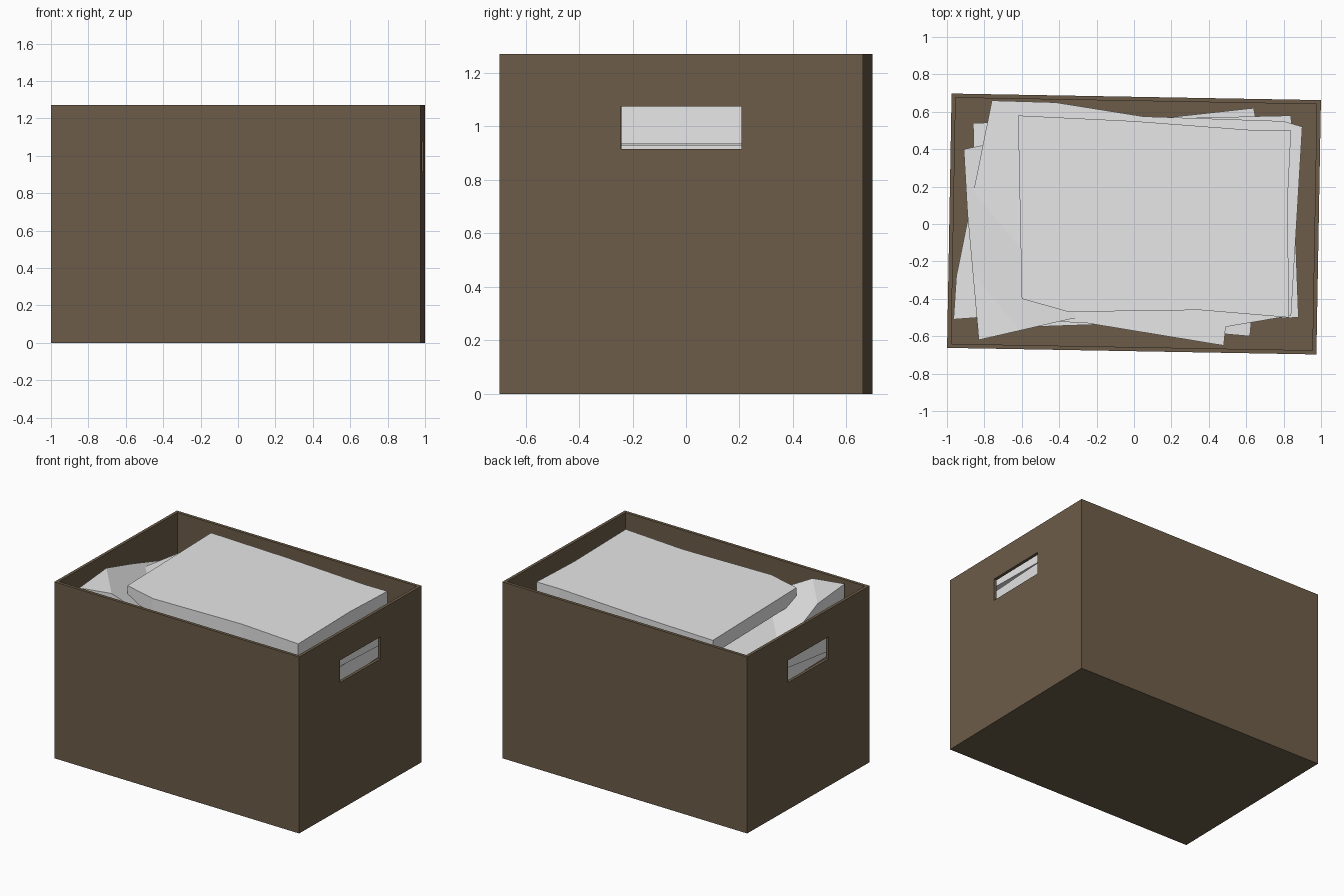
import bpy, bmesh, math
from mathutils import Vector

if "Cube" in bpy.data.objects:
    bpy.data.objects.remove(bpy.data.objects["Cube"])

L, D, H, T = 1.975, 1.36, 1.27, 0.022
TILT = math.radians(-1.02)


def material(name, rgb):
    m = bpy.data.materials.new(name)
    m.diffuse_color = (*rgb, 1)
    m.use_nodes = True
    m.node_tree.nodes["Principled BSDF"].inputs["Base Color"].default_value = m.diffuse_color
    return m


card = material("brown cardboard", (0.150, 0.108, 0.066))
paper = material("white paper", (0.8, 0.8, 0.8))


def block(name, size, centre):
    bm = bmesh.new()
    bmesh.ops.create_cube(bm, size=1)
    bmesh.ops.scale(bm, vec=size, verts=bm.verts)
    bmesh.ops.translate(bm, vec=centre, verts=bm.verts)
    me = bpy.data.meshes.new(name)
    bm.to_mesh(me)
    bm.free()
    ob = bpy.data.objects.new(name, me)
    bpy.context.collection.objects.link(ob)
    return ob


# Open carton with a hollow inside and a hand slot through both ends
carton = block("carton", (L, D, H), (0, 0, H / 2))
carton.data.materials.append(card)
cutters = [block("hollow_cutter", (L - 2 * T, D - 2 * T, H), (0, 0, H / 2 + T)),
           block("hand_slot_cutter", (L + 1, 0.45, 0.16), (0, 0, 0.995))]
bpy.context.view_layer.objects.active = carton
for c in cutters:
    c.hide_render = True
    mod = carton.modifiers.new(c.name, 'BOOLEAN')
    mod.operation, mod.solver, mod.object = 'DIFFERENCE', 'EXACT', c
    bpy.ops.object.modifier_apply(modifier=mod.name)
for c in cutters:
    bpy.data.objects.remove(c)
carton.rotation_euler.z = TILT


# Paper bundle: an extruded outline, optionally drooping beyond a crease line
def bundle(name, outline, z0, z1, crease=None, drop=0.0):
    bm = bmesh.new()
    base = bm.faces.new([bm.verts.new((x, y, z0)) for x, y in outline])
    ext = bmesh.ops.extrude_face_region(bm, geom=[base], use_keep_orig=True)
    bmesh.ops.translate(bm, vec=(0, 0, z1 - z0),
                        verts=[g for g in ext["geom"] if isinstance(g, bmesh.types.BMVert)])
    bmesh.ops.recalc_face_normals(bm, faces=bm.faces)
    if crease:
        a, b = (Vector((*p, 0)) for p in crease)
        n = Vector((a.y - b.y, b.x - a.x, 0)).normalized()
        bmesh.ops.bisect_plane(bm, geom=bm.verts[:] + bm.edges[:] + bm.faces[:],
                               plane_co=a, plane_no=n)
        for v in bm.verts:
            v.co.z -= drop * max(0, n.dot(v.co - a) - 1e-4)
    bmesh.ops.triangulate(bm, faces=[f for f in bm.faces if len(f.verts) > 4])
    me = bpy.data.meshes.new(name)
    bm.to_mesh(me)
    bm.free()
    me.materials.append(paper)
    ob = bpy.data.objects.new(name, me)
    bpy.context.collection.objects.link(ob)


CREASE = ((-0.90, -0.22), (-0.60, -0.58))
# Top two bundles, crossing each other at nearly the same height
bundle("top_bundle", [(-.91, .40), (-.62, .46), (-.62, .54), (0, .55), (.64, .62), (.82, -.30),
                      (0, -.45), (-.35, -.51), (-.83, -.62), (-.89, .05)],
       1.15, 1.255, CREASE, 0.55)
bundle("second_bundle", [(-.62, .58), (0, .55), (.66, .50), (.84, .50), (.82, .1),
                         (.83, -.50), (.35, -.46), (-.35, -.47), (-.60, -.40)], 1.15, 1.25)
# Lower bundles poking out around the edges and seen through the slots
bundle("third_bundle", [(-.78, .52), (-.52, .56), (.60, .56), (.82, .53), (.85, -.49), (.63, -.49),
                        (.62, -.60), (-.35, -.515), (-.80, -.45)], 1.05, 1.21, CREASE, 0.55)
bundle("fourth_bundle", [(-.76, .66), (-.42, .65), (.05, .575), (.80, .55), (.90, .52), (.84, -.49),
                         (.49, -.55), (.48, -.65), (-.25, -.53), (-.83, -.50), (-.965, -.51),
                         (-.95, -.28)], 0.935, 1.10)
bundle("bottom_bundle", [(-.86, .54), (.84, .58), (.88, -.50), (-.84, -.56)], 0.82, 0.93)
